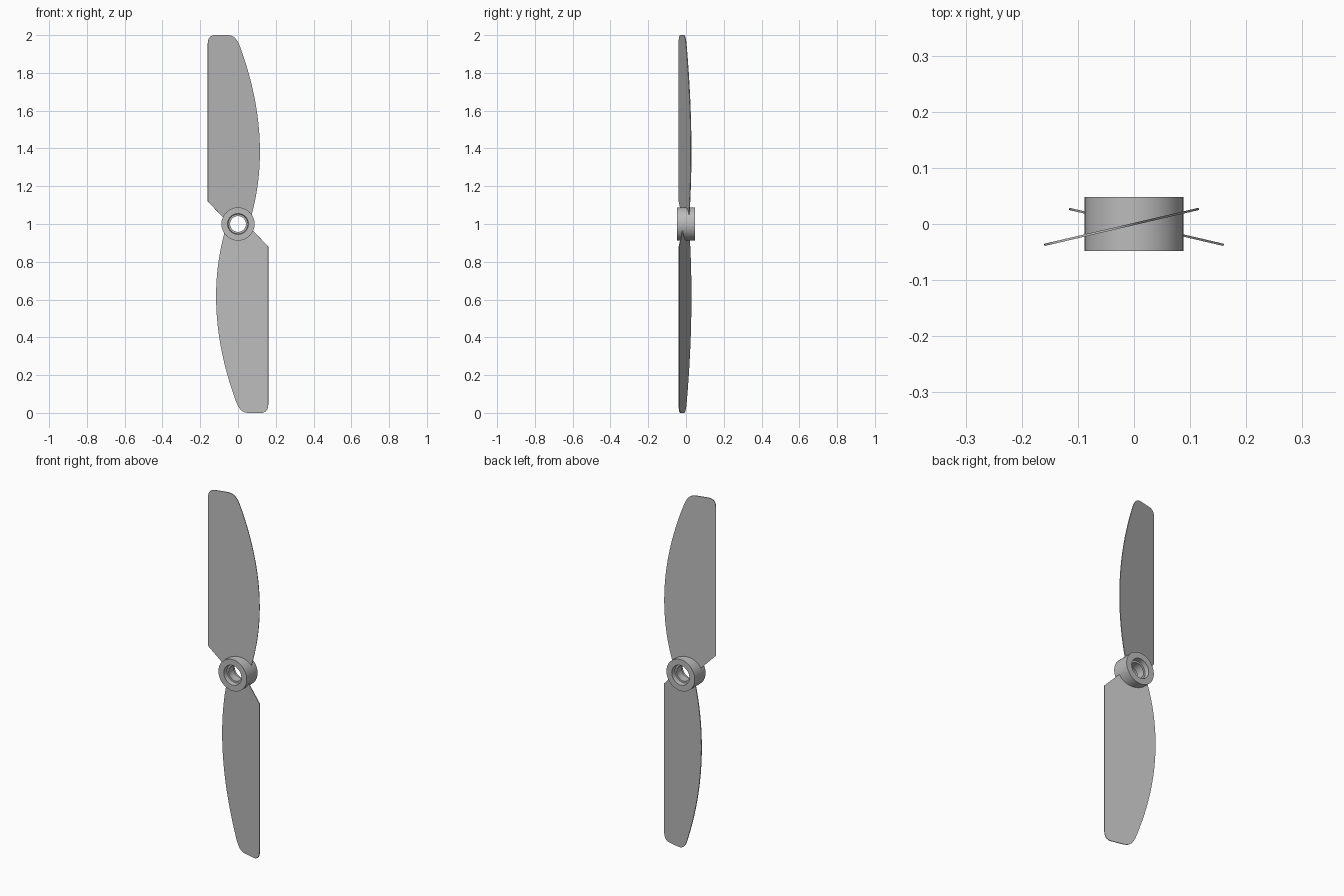
import bpy, bmesh, math
from mathutils import Vector, Matrix
from mathutils.geometry import interpolate_bezier

cube = bpy.data.objects.get("Cube")
if cube:
    bpy.data.objects.remove(cube, do_unlink=True)

grey = bpy.data.materials.new("plain grey")
grey.use_nodes = True
colour = (0.5, 0.5, 0.5, 1)
grey.diffuse_color = colour
grey.node_tree.nodes["Principled BSDF"].inputs["Base Color"].default_value = colour

PITCH = 0.233       # blade slope: y per unit of x
THICK = 0.004
CENTRE = Vector((0, 0, 1))


def finish(bm, name):
    bmesh.ops.remove_doubles(bm, verts=bm.verts, dist=1e-5)
    bmesh.ops.recalc_face_normals(bm, faces=bm.faces)
    mesh = bpy.data.meshes.new(name)
    bm.to_mesh(mesh)
    bm.free()
    mesh.materials.append(grey)
    obj = bpy.data.objects.new(name, mesh)
    bpy.context.collection.objects.link(obj)
    bpy.ops.object.select_all(action='DESELECT')
    obj.select_set(True)
    bpy.context.view_layer.objects.active = obj
    bpy.ops.object.shade_smooth_by_angle(angle=math.radians(30))
    return obj


def bezier(a, b, c, d, n):
    return [tuple(p) for p in interpolate_bezier(*(Vector(q) for q in (a, b, c, d)), n)]


# Blade outline in x and height above the hub axis
outline = bezier((0.072, 0.05), (0.14, 0.3), (0.135, 0.6), (0.01, 0.94), 28)
outline += bezier((0.01, 0.94), (-0.003, 0.975), (-0.02, 1), (-0.055, 1), 8)[1:]
outline += bezier((-0.12, 1), (-0.145, 1), (-0.16, 0.985), (-0.16, 0.955), 8)
outline.append((-0.16, 0.12))
# Root follows an arc buried in the hub wall
for i in range(14):
    a = math.radians(162 - 10 * i)
    outline.append((0.07 * math.cos(a), 0.07 * math.sin(a)))


def blade(name, turn):
    bm = bmesh.new()
    face = bm.faces.new([bm.verts.new((p[0], p[0] * PITCH, p[1])) for p in outline])
    normal = Vector((-PITCH, 1, 0)).normalized()
    ext = bmesh.ops.extrude_face_region(bm, geom=[face], use_keep_orig=True)
    moved = [g for g in ext["geom"] if isinstance(g, bmesh.types.BMVert)]
    bmesh.ops.translate(bm, verts=moved, vec=normal * THICK)
    bmesh.ops.translate(bm, verts=bm.verts, vec=-normal * THICK / 2)
    place = Matrix.Translation(CENTRE) @ Matrix.Rotation(turn, 4, 'Y')
    bmesh.ops.transform(bm, matrix=place, verts=bm.verts)
    return finish(bm, name)


blade("upper_blade", 0)
blade("lower_blade", math.pi)

# Hub: lathed ring with a stepped bore at both ends
half = 0.048
step = half - 0.025
section = [(0.088, -half), (0.055, -half), (0.052, -step), (0.042, -step),
           (0.042, step), (0.052, step), (0.055, half), (0.088, half)]
bm = bmesh.new()
ring = [bm.verts.new((r, y, 0)) for r, y in section]
edges = [bm.edges.new((ring[i], ring[(i + 1) % len(ring)])) for i in range(len(ring))]
bmesh.ops.spin(bm, geom=ring + edges, cent=(0, 0, 0), axis=(0, 1, 0),
               angle=2 * math.pi, steps=48, use_merge=True)
bmesh.ops.translate(bm, verts=bm.verts, vec=CENTRE)
finish(bm, "hub")
